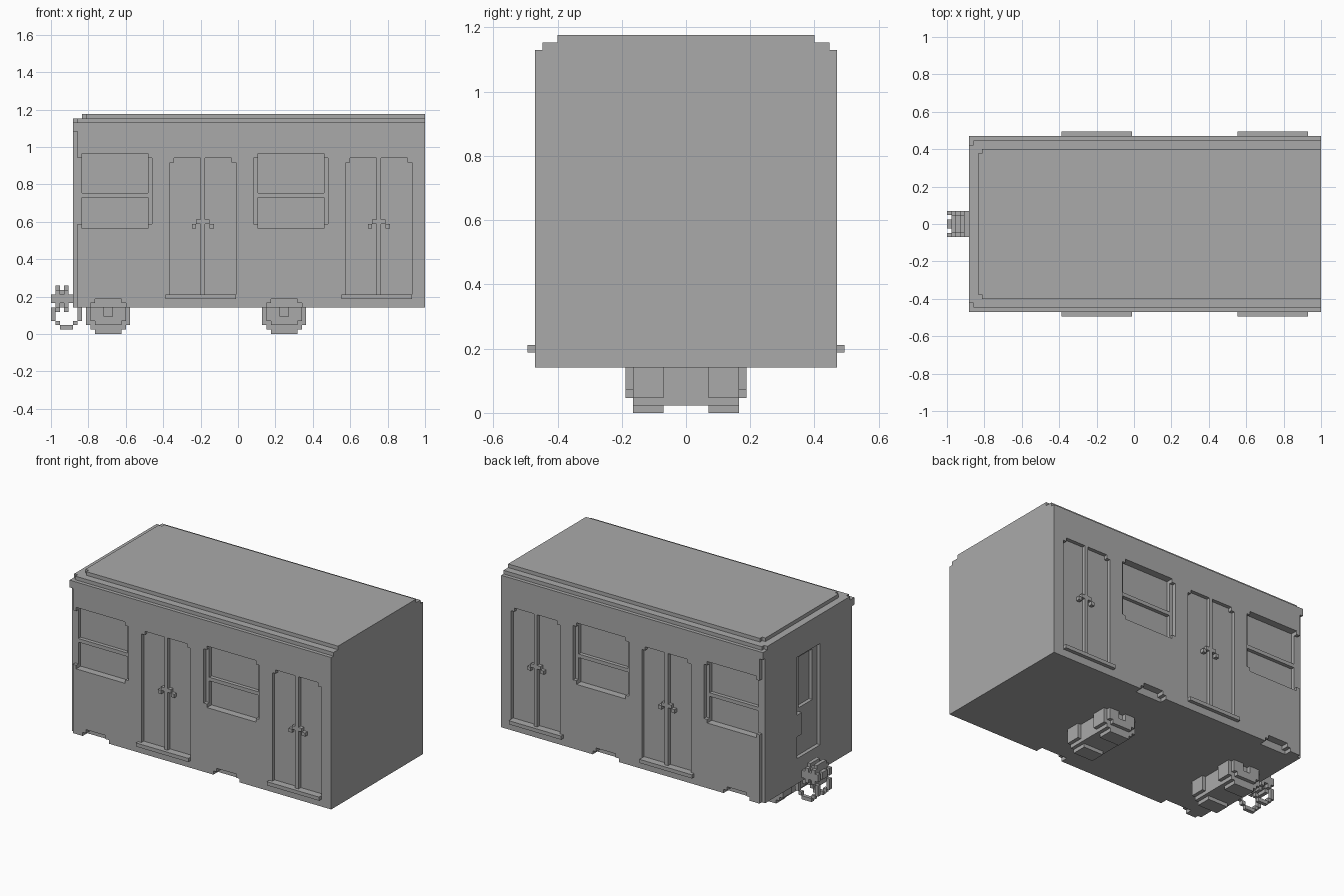
import bpy
import bmesh
from mathutils import Vector

cube = bpy.data.objects.get("Cube")
if cube:
    bpy.data.objects.remove(cube)

U = 2 / 85        # one block of the grid
BAY = 40          # spacing of the repeated bays along the carriage

grey = bpy.data.materials.new("plain_grey")
grey.use_nodes = True
grey.diffuse_color = (0.4, 0.4, 0.4, 1)
grey.node_tree.nodes["Principled BSDF"].inputs["Base Color"].default_value = (0.4, 0.4, 0.4, 1)


def boxes(name, spans):
    """One object from boxes given as (x0, x1, y0, y1, z0, z1) in blocks."""
    bm = bmesh.new()
    for x0, x1, y0, y1, z0, z1 in spans:
        made = bmesh.ops.create_cube(bm, size=1)["verts"]
        size = Vector((x1 - x0, y1 - y0, z1 - z0)) * U
        mid = Vector((x0 + x1 - 85, y0 + y1, z0 + z1)) * U / 2
        for v in made:
            v.co = Vector(a * b for a, b in zip(v.co, size)) + mid
    mesh = bpy.data.meshes.new(name)
    bm.to_mesh(mesh)
    bm.free()
    mesh.materials.append(grey)
    obj = bpy.data.objects.new(name, mesh)
    bpy.context.collection.objects.link(obj)
    return obj


def both_sides(spans):
    """Add the mirror image across the length of the carriage."""
    return spans + [(a, b, -d, -c, e, f) for a, b, c, d, e, f in spans]


def both_bays(spans):
    return spans + [(a + BAY, b + BAY, *rest) for a, b, *rest in spans]


def cut(target, name, spans):
    cutter = boxes(name, spans)
    cutter.hide_render = True
    mod = target.modifiers.new(name, "BOOLEAN")
    mod.operation = "DIFFERENCE"
    mod.solver = "EXACT"
    mod.use_self = True
    mod.object = cutter
    bpy.context.view_layer.update()
    graph = bpy.context.evaluated_depsgraph_get()
    mesh = bpy.data.meshes.new_from_object(target.evaluated_get(graph))
    target.modifiers.clear()
    target.data = mesh
    bpy.data.objects.remove(cutter)


body = boxes("carriage_body", [(5, 85, -20, 20, 6, 48)])

# Sash windows: shallow frame, then deeper panes with a bar between
cut(body, "window_frame_cutter", both_sides(both_bays([(6, 23, 19, 22, 25, 40)])))
cut(body, "window_pane_cutter", both_sides(both_bays([
    (7, 22, 18, 22, 24, 31), (7, 22, 18, 22, 32, 41)])))

# Double doors with clipped outer top corners
cut(body, "door_cutter", both_sides(both_bays([
    (28, 34, 19, 22, 9, 40), (35, 41, 19, 22, 9, 40)])))
cut(body, "door_edge_cutter", both_sides(both_bays([
    (27, 28, 19, 22, 9, 39), (41, 42, 19, 22, 9, 39)])))

# Stepped arches above the wheels
cut(body, "arch_cutter", both_sides(both_bays([(9, 17, 18, 22, 4, 7)])))
cut(body, "arch_top_cutter", both_sides(both_bays([(10, 16, 18, 22, 4, 8)])))

# Notched vertical corners of the gangway end
cut(body, "corner_cutter", both_sides([(3, 6, 19, 22, 4, 46)]))

# Gangway door with a deeper window and lower panel
cut(body, "end_door_cutter", [(3, 6, -5, 5, 13, 41)])
cut(body, "end_window_cutter", [(3, 7, -3, 3, 26, 40)])
boxes("end_door_handle", [(5, 6, 3, 5, 19, 25)])

# Stepped roof
boxes("roof_rim", [(5, 85, -18, 18, 48, 49)] + both_sides([(6, 85, 18, 19, 48, 49)]))
boxes("roof_panel", [(7, 85, -16, 16, 49, 50)] + both_sides([(8, 85, 16, 17, 49, 50)]))

# Door furniture and footboards
boxes("door_handles", both_sides(both_bays([
    (33, 34, 19, 20, 25, 26), (35, 36, 19, 20, 25, 26),
    (32, 33, 19, 20, 24, 25), (36, 37, 19, 20, 24, 25)])))
boxes("footboards", both_sides(both_bays([(26, 42, 20, 21, 8, 9)])))

# Wheels: stepped discs, raised outer ring with a hollow hub
for label, shift in (("left_end", 0), ("right_end", BAY)):
    c = 13 + shift
    boxes(label + "_wheels", both_sides([
        (c - h, c + h, 3, 7, low, low + tall)
        for h, low, tall in ((3, 0, 1), (4, 1, 1), (5, 2, 4))]))
    boxes(label + "_wheel_rings", both_sides([
        (c - 3, c + 3, 7, 8, 2, 3), (c - 4, c + 4, 7, 8, 3, 4),
        (c - 4, c - 1, 7, 8, 4, 6), (c + 1, c + 4, 7, 8, 4, 6)]))
    boxes(label + "_axle_box", [(c - 4, c + 4, -3, 3, 1, 6)])

# Coupler: shaft, core and two plates
boxes("coupler_shaft", [(0, 5, -1, 1, 7, 9)])
boxes("coupler_core", [(2, 3, -2, 2, 6, 10), (4, 5, -2, 2, 7, 9)])
boxes("coupler_plates", [
    s for x in (1, 3) for s in ((x, x + 1, -2, 2, 5, 11), (x, x + 1, -3, 3, 6, 10))])
boxes("coupler_lugs", both_sides([(0, 5, 2, 3, 7, 9)]))

# Hanging hoses beneath the coupler
boxes("hoses", both_sides([
    (x0, x1, 2, 3, z0, z1) for x0, x1, z0, z1 in (
        (0, 1, 3, 6), (1, 2, 2, 3), (2, 5, 1, 2), (5, 6, 2, 3), (6, 7, 3, 6))]))
